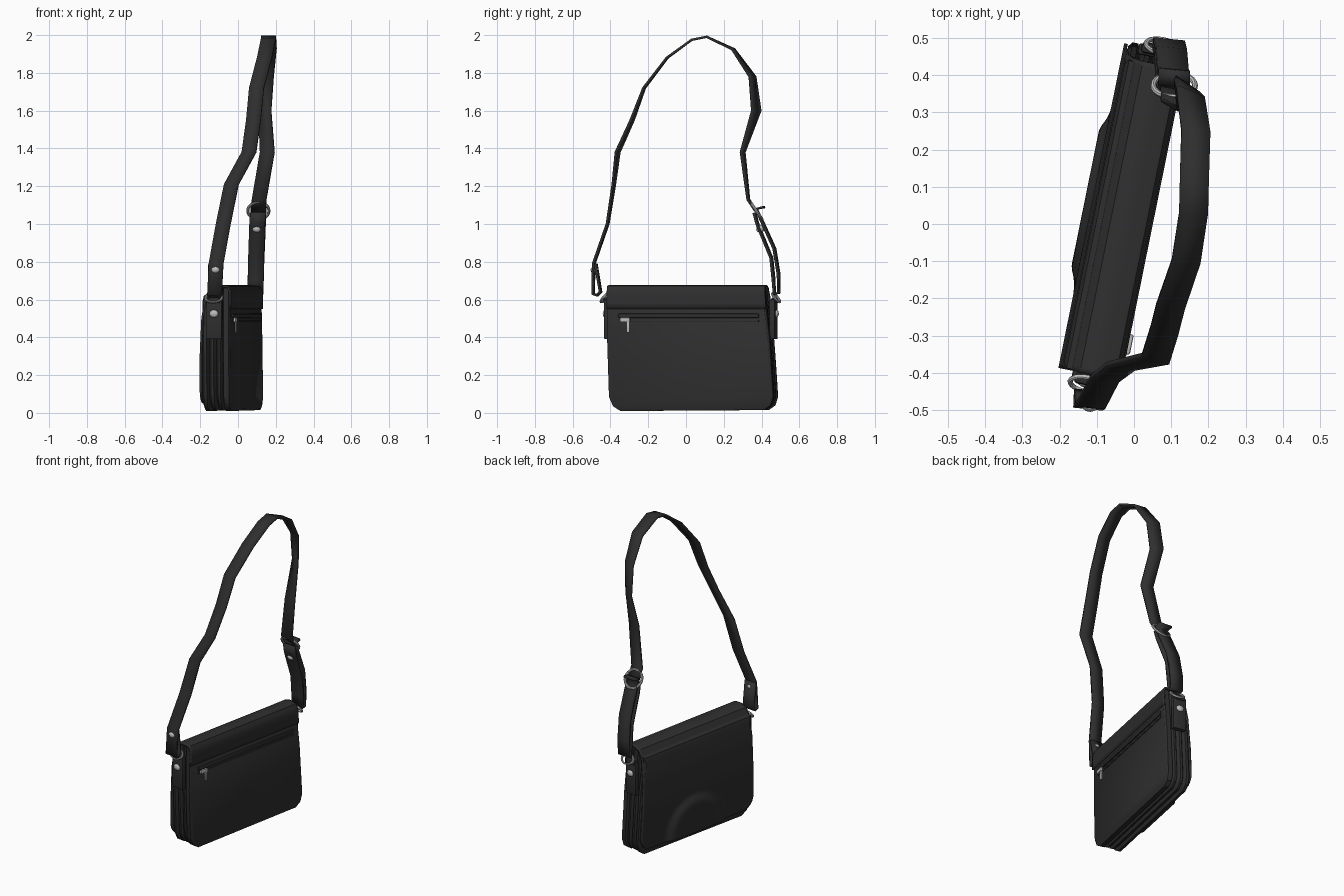
import bpy, bmesh, math
from mathutils import Matrix, Vector

if "Cube" in bpy.data.objects:
    bpy.data.objects.remove(bpy.data.objects["Cube"], do_unlink=True)


def material(name, value, rough, metal=0.0):
    m = bpy.data.materials.new(name)
    m.use_nodes = True
    m.diffuse_color = (value, value, value, 1)
    node = m.node_tree.nodes["Principled BSDF"]
    node.inputs["Base Color"].default_value = (value, value, value, 1)
    node.inputs["Roughness"].default_value = rough
    node.inputs["Metallic"].default_value = metal
    return m


LEATHER = material("black leather", 0.028, 0.6)
METAL = material("silver metal", 0.5, 0.4)

# The bag is turned slightly: local x is its thickness, local y its length
BAG = Matrix.Translation((-0.033, 0.04, 0)) @ Matrix.Rotation(-0.2, 4, "Z")
WORLD = Matrix.Identity(4)


def finish(name, bm, mat, matrix=WORLD, angle=35):
    bmesh.ops.recalc_face_normals(bm, faces=bm.faces)
    mesh = bpy.data.meshes.new(name)
    bm.to_mesh(mesh)
    bm.free()
    mesh.materials.append(mat)
    obj = bpy.data.objects.new(name, mesh)
    obj.matrix_world = matrix
    bpy.context.collection.objects.link(obj)
    bpy.ops.object.select_all(action="DESELECT")
    obj.select_set(True)
    bpy.context.view_layer.objects.active = obj
    bpy.ops.object.shade_smooth_by_angle(angle=math.radians(angle))
    return obj


def loft(rows, closed=False, caps=False):
    bm = bmesh.new()
    grid = [[bm.verts.new(p) for p in row] for row in rows]
    n = len(grid[0])
    for a, b in zip(grid, grid[1:]):
        for i in range(n if closed else n - 1):
            j = (i + 1) % n
            bm.faces.new((a[i], a[j], b[j], b[i]))
    if caps:
        bm.faces.new(grid[0])
        bm.faces.new(grid[-1])
    return bm


def thicken(obj, amount):
    mod = obj.modifiers.new("thickness", "SOLIDIFY")
    mod.thickness = amount
    mod.offset = 0


def box(name, centre, size, mat, bevel, matrix=BAG):
    bm = bmesh.new()
    bmesh.ops.create_cube(bm, size=1, matrix=Matrix.Translation(centre) @ Matrix.Diagonal((*size, 1)))
    bmesh.ops.bevel(bm, geom=bm.edges[:], offset=bevel, segments=2, profile=0.5, affect="EDGES")
    return finish(name, bm, mat, matrix)


def ring(name, centre, major, minor, tilt, matrix=WORLD, squash=1.0):
    rows = []
    for i in range(25):
        a = math.tau * i / 24
        rows.append([((major + minor * math.cos(b)) * math.cos(a),
                      (major + minor * math.cos(b)) * math.sin(a) * squash,
                      minor * math.sin(b)) for b in (math.tau * k / 8 for k in range(8))])
    bm = loft(rows, closed=True)
    bmesh.ops.remove_doubles(bm, verts=bm.verts, dist=1e-5)
    place = matrix @ Matrix.Translation(centre) @ Matrix.Rotation(tilt, 4, "X")
    return finish(name, bm, METAL, place)


def rivet(name, centre, matrix=WORLD, tilt=0.0, depth=0.012):
    bm = bmesh.new()
    bmesh.ops.create_uvsphere(bm, u_segments=12, v_segments=8, radius=1)
    place = matrix @ Matrix.Translation(centre) @ Matrix.Rotation(tilt, 4, "X")
    bm.transform(Matrix.Diagonal((0.024, depth, 0.02, 1)))
    return finish(name, bm, METAL, place, 60)


# Pleated body: one side outline, lofted through the thickness
OUTLINE = [(-0.38, 0.01), (-0.42, 0.035), (-0.442, 0.085), (-0.452, 0.4), (-0.448, 0.67),
           (0.395, 0.67), (0.425, 0.4), (0.445, 0.085), (0.43, 0.04), (0.395, 0.015)]
SECTIONS = [(-0.07, 0.012, 0.6), (-0.06, 0, 0.62), (-0.045, 0, 0.63), (-0.034, 0.022, 0.64),
            (-0.022, 0.003, 0.65), (-0.008, 0.003, 0.655), (0.004, 0.024, 0.66),
            (0.016, 0.003, 0.66), (0.028, 0.003, 0.66), (0.038, 0.022, 0.66),
            (0.046, 0, 0.66), (0.074, 0, 0.66), (0.081, 0.01, 0.66)]


def section(w, inset, top):
    return [(w, v * (1 - inset / 0.44),
             max(0.004, (0.33 + (z - 0.33) * (1 - inset / 0.33)) * (top / 0.67 if z > 0.3 else 1)))
            for v, z in OUTLINE]


finish("bag_body", loft([section(*s) for s in SECTIONS], True, True), LEATHER, BAG)

# Flap wrapping over the top and down, with an embossed arch near its lower edge
PROFILE = [(0.081, 0.55), (0.081, 0.64), (0.07, 0.668), (0.02, 0.673), (-0.02, 0.66),
           (-0.048, 0.615), (-0.068, 0.5), (-0.077, 0.3), (-0.077, 0.05)]


def flap_row(w, z, front):
    radius, inset = 0.08, 0.0
    if front and z < 0.05 + radius:
        inset = radius - math.sqrt(max(0, radius ** 2 - (0.05 + radius - z) ** 2))
    low, high = -0.452 + inset, 0.447 - 0.07 * z - inset
    row = []
    for i in range(61):
        v = low + (high - low) * i / 60
        bulge = 0.0
        if front:
            d = math.hypot((v - 0.01) / 0.24, (z - 0.06) / 0.23)
            t = min(1, max(0, (1 - d) / 0.25))
            bulge = 0.02 * t * t * (3 - 2 * t)
        row.append((w - bulge, v, z))
    return row


flap_rows = []
for k, ((w0, z0), (w1, z1)) in enumerate(zip(PROFILE, PROFILE[1:])):
    steps = 24 if k == len(PROFILE) - 2 else 3
    flap_rows += [flap_row(w0 + (w1 - w0) * s / steps, z0 + (z1 - z0) * s / steps, k > 5)
                  for s in range(steps)]
flap_rows.append(flap_row(*PROFILE[-1], True))
thicken(finish("flap", loft(flap_rows), LEATHER, BAG), 0.01)

# Zip pocket with its slider and pull
box("zip_upper_welt", (0.083, -0.01, 0.514), (0.014, 0.76, 0.022), LEATHER, 0.005)
box("zip_lower_welt", (0.081, -0.01, 0.487), (0.008, 0.76, 0.012), LEATHER, 0.003)
box("zip_slider", (0.092, -0.352, 0.492), (0.014, 0.055, 0.024), METAL, 0.005)
box("zip_pull", (0.09, -0.335, 0.455), (0.008, 0.016, 0.06), METAL, 0.003)

# End tabs, each with a rivet and a ring
for end, v, sign in (("front", -0.462, -1), ("back", 0.432, 1)):
    box(end + "_tab", (0, v, 0.495), (0.085, 0.03, 0.21), LEATHER, 0.007)
    box(end + "_tab_loop", (0, v + sign * 0.006, 0.595), (0.07, 0.03, 0.03), LEATHER, 0.01)
    rivet(end + "_tab_rivet", (0, v + sign * 0.016, 0.525), BAG)
    ring(end + "_ring", (0.0 if sign < 0 else 0.02, v + sign * 0.018, 0.61), 0.044, 0.007,
         sign * -0.9, BAG, 0.7)

# Shoulder strap: x, y, z and turn of the ribbon at each bend
STRAP = [(-0.118, -0.478, 0.79, -0.1), (-0.122, -0.452, 0.64, -0.1), (-0.124, -0.47, 0.622, -0.1),
         (-0.124, -0.492, 0.63, -0.1), (-0.116, -0.488, 0.79, -0.1), (-0.078, -0.415, 1.0, -0.1),
         (-0.035, -0.382, 1.21, -0.15), (0.058, -0.362, 1.38, -0.25), (0.082, -0.285, 1.55, -0.2),
         (0.098, -0.222, 1.72, -0.1), (0.14, -0.1, 1.88, -0.05), (0.16, 0.03, 1.975, 0),
         (0.162, 0.11, 1.991, 0), (0.166, 0.25, 1.925, -0.15), (0.152, 0.352, 1.78, -0.4),
         (0.142, 0.372, 1.6, -0.6), (0.155, 0.3, 1.38, -0.25), (0.112, 0.33, 1.13, -0.1),
         (0.108, 0.37, 1.07, -0.1)]
BUCKLE_STRAP = [(0.108, 0.415, 1.09, -0.1), (0.108, 0.372, 1.08, -0.1), (0.106, 0.4, 1.02, -0.1),
                (0.1, 0.468, 0.87, -0.1), (0.094, 0.491, 0.73, -0.1), (0.092, 0.49, 0.635, -0.1),
                (0.092, 0.468, 0.63, -0.1), (0.094, 0.464, 0.7, -0.1), (0.096, 0.452, 0.82, -0.1),
                (0.102, 0.378, 1.0, -0.1), (0.106, 0.362, 1.06, -0.1)]


def ribbon(name, path, width):
    rows = []
    for x, y, z, turn in path:
        side = Vector((math.cos(turn), math.sin(turn), 0)) * width / 2
        rows.append([Vector((x, y, z)) - side, Vector((x, y, z)) + side])
    thicken(finish(name, loft(rows), LEATHER, angle=20), 0.013)


ribbon("shoulder_strap", STRAP, 0.078)
ribbon("buckle_strap", BUCKLE_STRAP, 0.084)

# Strap buckle and the rivets that close the strap loops
ring("strap_buckle", (0.108, 0.372, 1.07), 0.056, 0.008, -0.98)
rivet("front_strap_rivet", (-0.118, -0.484, 0.757), tilt=-0.1, depth=0.021)
rivet("back_strap_rivet", (0.1, 0.395, 0.975), tilt=0.4, depth=0.024)
